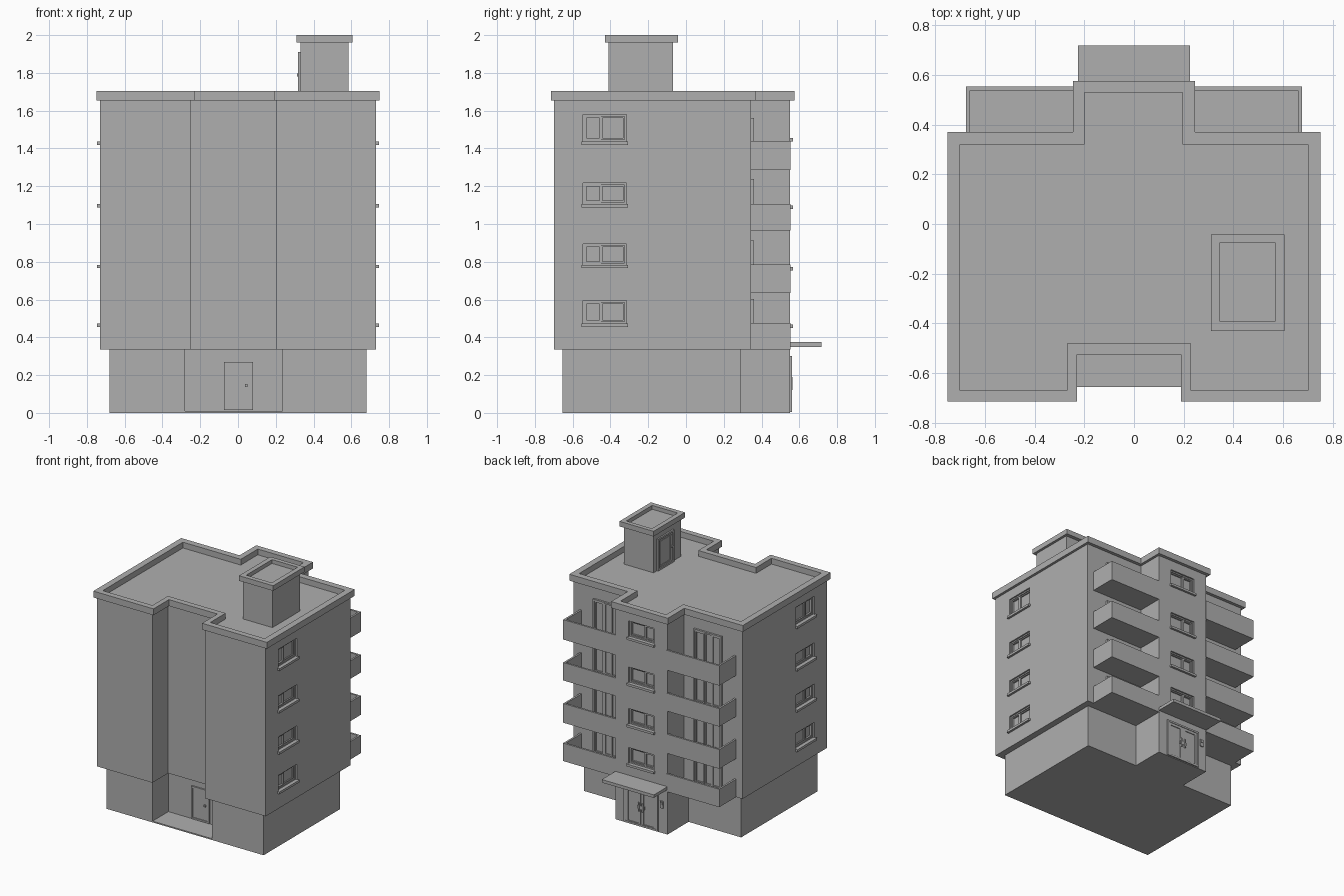
import bpy, bmesh

cube = bpy.data.objects.get("Cube")
if cube:
    bpy.data.objects.remove(cube)

grey = bpy.data.materials.new("concrete grey")
grey.use_nodes = True
grey.diffuse_color = (0.43, 0.43, 0.43, 1)
grey.node_tree.nodes["Principled BSDF"].inputs["Base Color"].default_value = (0.43, 0.43, 0.43, 1)


def finish(name, bm):
    bmesh.ops.recalc_face_normals(bm, faces=bm.faces)
    mesh = bpy.data.meshes.new(name)
    bm.to_mesh(mesh)
    bm.free()
    mesh.materials.append(grey)
    obj = bpy.data.objects.new(name, mesh)
    bpy.context.scene.collection.objects.link(obj)
    return obj


def add_box(bm, x0, x1, y0, y1, z0, z1):
    verts = bmesh.ops.create_cube(bm, size=1)["verts"]
    for v in verts:
        v.co = (x1 if v.co.x > 0 else x0, y1 if v.co.y > 0 else y0, z1 if v.co.z > 0 else z0)


def box(name, *bounds):
    bm = bmesh.new()
    add_box(bm, *bounds)
    return finish(name, bm)


def wall_box(bm, face, plane, u0, u1, z0, z1, d0, d1):
    """Box on a wall: u runs along the wall, d outward from it."""
    s = 1 if face[0] == "+" else -1
    a, b = sorted((plane + s * d0, plane + s * d1))
    if face[1] == "x":
        add_box(bm, a, b, u0, u1, z0, z1)
    else:
        add_box(bm, u0, u1, a, b, z0, z1)


def outline(x, front, back, notch_l, notch_r, notch_y, bump_l, bump_r, bump_y):
    return [(-x, front), (notch_l, front), (notch_l, notch_y), (notch_r, notch_y),
            (notch_r, front), (x, front), (x, back), (bump_r, back), (bump_r, bump_y),
            (bump_l, bump_y), (bump_l, back), (-x, back)]


def prism(name, points, z0, z1):
    bm = bmesh.new()
    face = bm.faces.new([bm.verts.new((x, y, z0)) for x, y in points])
    ext = bmesh.ops.extrude_face_region(bm, geom=[face])["geom"]
    for v in ext:
        if isinstance(v, bmesh.types.BMVert):
            v.co.z = z1
    if not face.is_valid or len(bm.faces) < len(points) + 2:
        bm.faces.new([v for v in bm.verts if v.co.z == z0])
    return finish(name, bm)


def rim(name, outer, inner, z0, z1):
    """Closed band between two matching outlines."""
    bm = bmesh.new()
    loops = [[bm.verts.new((x, y, z)) for x, y in pts]
             for pts, z in ((outer, z0), (outer, z1), (inner, z1), (inner, z0))]
    n = len(outer)
    for k in range(4):
        a, b = loops[k], loops[(k + 1) % 4]
        for i in range(n):
            j = (i + 1) % n
            bm.faces.new((a[i], a[j], b[j], b[i]))
    return finish(name, bm)


def frame(bm, face, plane, u0, u1, z0, z1, d0, d1, t):
    for bounds in ((u0, u0 + t, z0, z1), (u1 - t, u1, z0, z1),
                   (u0 + t, u1 - t, z0, z0 + t), (u0 + t, u1 - t, z1 - t, z1)):
        wall_box(bm, face, plane, *bounds, d0, d1)


def glazing(bm, face, plane, u0, u1, z0, z1, d0, d1, splits, t=0.01):
    """Outer frame with one sash per division."""
    frame(bm, face, plane, u0, u1, z0, z1, d0, d1, t)
    cuts = [u0 + t + (u1 - u0 - 2 * t) * s for s in (0, *splits, 1)]
    for k, (a, b) in enumerate(zip(cuts, cuts[1:])):
        step = 0.004 * (k % 2 + 1)
        frame(bm, face, plane, a, b, z0 + t, z1 - t, d0, d1 - step, t * 0.8)


# Ground storey, upper storeys and roof edge
prism("ground_storey", outline(0.68, -0.655, 0.29, -0.28, 0.235, -0.46, -0.225, 0.225, 0.55), 0, 0.337)
box("entry_floor", -0.285, 0.24, -0.655, -0.45, 0, 0.01)
body = prism("upper_storeys", outline(0.73, -0.7, 0.345, -0.25, 0.205, -0.505, -0.225, 0.225, 0.55), 0.335, 1.66)
rim("roof_parapet",
    outline(0.75, -0.715, 0.37, -0.23, 0.19, -0.525, -0.245, 0.245, 0.575),
    outline(0.7, -0.67, 0.32, -0.27, 0.23, -0.48, -0.2, 0.195, 0.53), 1.655, 1.705)

# Recessed windows with sills: side walls and rear bay
side_rows = [(0.474, 0.595), (0.784, 0.895), (1.106, 1.217), (1.437, 1.58)]
bay_rows = [(0.467, 0.59), (0.773, 0.895), (1.097, 1.22), (1.456, 1.58)]
columns = [("+x", 0.73, -0.545, -0.315, side_rows), ("-x", -0.73, -0.545, -0.315, side_rows),
           ("+y", 0.55, -0.11, 0.11, bay_rows)]
holes, frames, sills = bmesh.new(), bmesh.new(), bmesh.new()
for face, plane, u0, u1, rows in columns:
    for z0, z1 in rows:
        wall_box(holes, face, plane, u0, u1, z0, z1, -0.03, 0.02)
        glazing(frames, face, plane, u0, u1, z0, z1, -0.032, -0.012, (0.4,))
        wall_box(sills, face, plane, u0 - 0.008, u1 + 0.008, z0 - 0.018, z0, -0.02, 0.017)
cutter = finish("window_cutter", holes)
cutter.hide_render = True
finish("window_frames", frames)
finish("window_sills", sills)
mod = body.modifiers.new("window_openings", "BOOLEAN")
mod.operation = "DIFFERENCE"
mod.solver = "EXACT"
mod.object = cutter
bpy.context.view_layer.objects.active = body
body.select_set(True)
bpy.ops.object.modifier_apply(modifier=mod.name)
bpy.data.objects.remove(cutter)

# Balconies with glazed doors, mirrored about the rear bay
balconies, doors = bmesh.new(), bmesh.new()
for z0, z1, door_top in ((0.335, 0.475, 0.603), (0.635, 0.785, 0.912),
                         (0.965, 1.105, 1.238), (1.285, 1.44, 1.56)):
    for s in (-1, 1):
        a, b = sorted((s * 0.22, s * 0.675))
        add_box(balconies, a, b, 0.34, 0.553, z0, z0 + 0.02)
        add_box(balconies, a, b, 0.538, 0.553, z0 + 0.02, z1)
        c, d = sorted((s * 0.66, s * 0.675))
        add_box(balconies, c, d, 0.34, 0.538, z0 + 0.02, z1)
        u0, u1 = sorted((s * 0.315, s * 0.555))
        glazing(doors, "+y", 0.345, u0, u1, z0 + 0.02, door_top, -0.005, 0.015, (0.33, 0.62), 0.012)
finish("balconies", balconies)
finish("balcony_doors", doors)

# Front service door
bm = bmesh.new()
frame(bm, "-y", -0.46, -0.075, 0.08, 0.015, 0.27, -0.005, 0.012, 0.012)
wall_box(bm, "-y", -0.46, -0.063, 0.068, 0.027, 0.258, -0.005, 0.005)
wall_box(bm, "-y", -0.46, 0.037, 0.051, 0.138, 0.152, 0, 0.018)
finish("front_door", bm)

# Rear double entrance, handles, intercom and canopy
bm = bmesh.new()
frame(bm, "+y", 0.55, -0.147, 0.147, 0.005, 0.3, -0.005, 0.01, 0.014)
for u0, u1 in ((-0.133, -0.002), (0.002, 0.133)):
    frame(bm, "+y", 0.55, u0, u1, 0.005, 0.286, -0.005, 0.006, 0.02)
for u in (-0.022, 0.012):
    wall_box(bm, "+y", 0.55, u, u + 0.01, 0.12, 0.19, 0, 0.014)
wall_box(bm, "+y", 0.55, -0.03, 0.03, 0.14, 0.165, 0, 0.009)
finish("rear_entrance", bm)
bm = bmesh.new()
wall_box(bm, "+y", 0.55, -0.192, -0.165, 0.195, 0.25, -0.005, 0.008)
wall_box(bm, "+y", 0.55, -0.186, -0.171, 0.225, 0.243, 0, 0.011)
finish("intercom", bm)
box("entrance_canopy", -0.225, 0.225, 0.54, 0.718, 0.35, 0.374)


# Stair head on the roof with rimmed cap and door
def rect(x0, x1, y0, y1):
    return [(x0, y0), (x1, y0), (x1, y1), (x0, y1)]


box("stair_head", 0.33, 0.585, -0.41, -0.07, 1.65, 1.97)
rim("stair_head_cap", rect(0.31, 0.605, -0.43, -0.042), rect(0.347, 0.568, -0.393, -0.075), 1.96, 2.0)
bm = bmesh.new()
frame(bm, "-x", 0.33, -0.31, -0.11, 1.66, 1.91, -0.005, 0.012, 0.014)
wall_box(bm, "-x", 0.33, -0.296, -0.124, 1.66, 1.896, -0.005, 0.004)
frame(bm, "-x", 0.33, -0.28, -0.14, 1.68, 1.88, 0, 0.008, 0.01)
wall_box(bm, "-x", 0.33, -0.29, -0.276, 1.782, 1.796, 0, 0.017)
finish("stair_head_door", bm)
